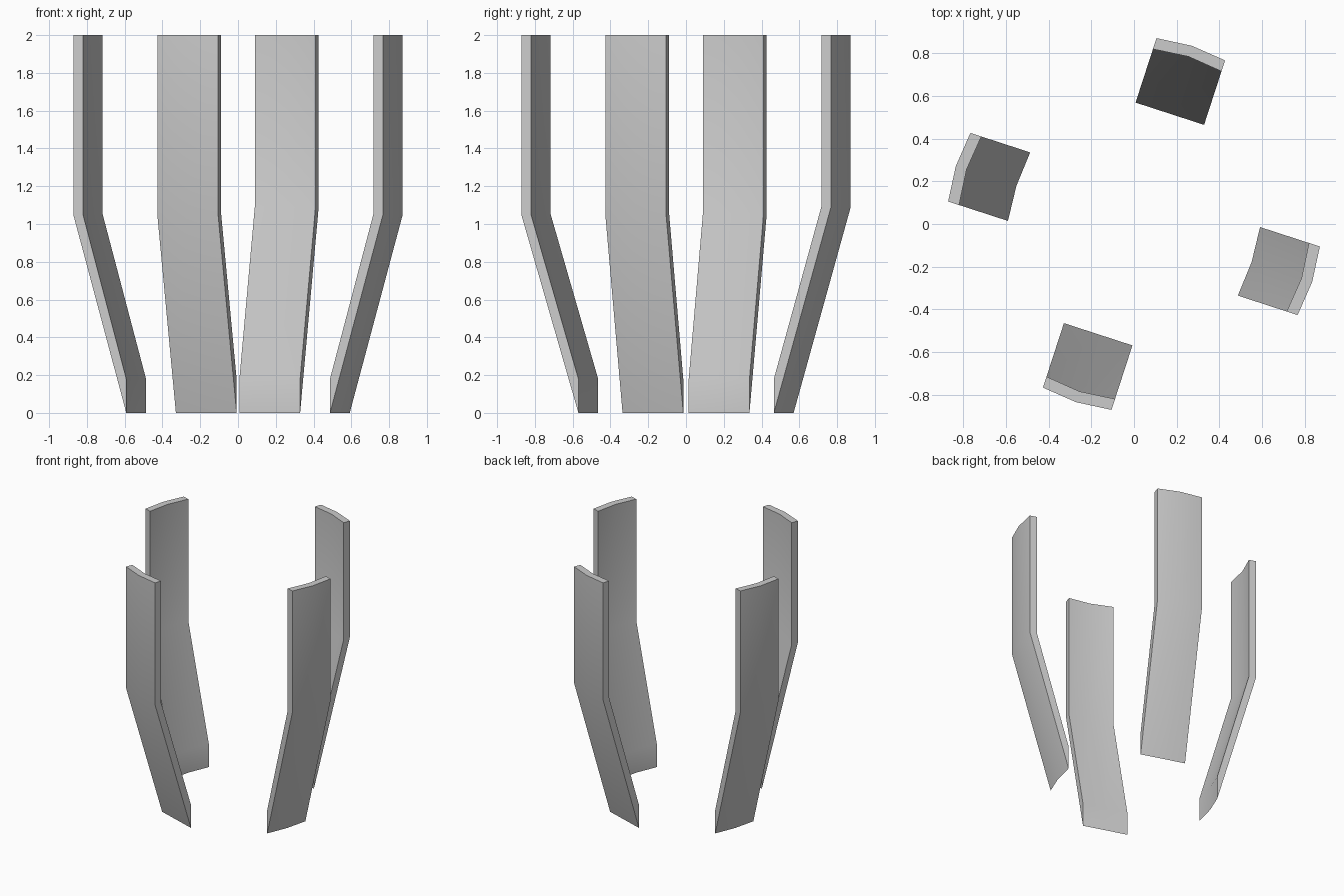
import bpy, bmesh
from math import radians, cos, sin

if "Cube" in bpy.data.objects:
    bpy.data.objects.remove(bpy.data.objects["Cube"])

HALF_W = 0.169           # half width of a slat
TOP_Z, LIP_Z = 2.0, 0.18


def slat_profile(r_in, r_out, r_foot, bend_z):
    # Radius/height outline: straight top, inward slope, knife-edged foot
    return [(r_in, TOP_Z), (r_in, bend_z), (r_foot, LIP_Z),
            (r_foot, 0), (r_out, bend_z), (r_out, TOP_Z)]


def make_slat(name, angle, foot_edge, foot_mid, bend_z):
    a = radians(angle)
    edge = slat_profile(0.808, 0.862, foot_edge, bend_z)
    middle = slat_profile(0.826, 0.879, foot_mid, bend_z)
    bm = bmesh.new()
    rings = []
    for t, prof in ((-HALF_W, edge), (0, middle), (HALF_W, edge)):
        rings.append([bm.verts.new((r * cos(a) - t * sin(a),
                                    r * sin(a) + t * cos(a), z))
                      for r, z in prof])
    for p, q in zip(rings, rings[1:]):
        for i in range(len(p)):
            j = (i + 1) % len(p)
            bm.faces.new((p[i], p[j], q[j], q[i]))
    # End caps
    bm.faces.new(rings[0])
    bm.faces.new(rings[-1][::-1])
    bmesh.ops.recalc_face_normals(bm, faces=bm.faces)
    mesh = bpy.data.meshes.new(name)
    bm.to_mesh(mesh)
    bm.free()
    obj = bpy.data.objects.new(name, mesh)
    bpy.context.collection.objects.link(obj)
    bpy.ops.object.select_all(action='DESELECT')
    obj.select_set(True)
    bpy.context.view_layer.objects.active = obj
    bpy.ops.object.shade_smooth_by_angle(angle=radians(30))


# Side slats have curved feet, front and back slats have straight feet
make_slat("right_slat", -18, 0.567, 0.580, 1.05)
make_slat("back_slat", 72, 0.544, 0.544, 1.09)
make_slat("left_slat", 162, 0.567, 0.580, 1.05)
make_slat("front_slat", 252, 0.544, 0.544, 1.05)
